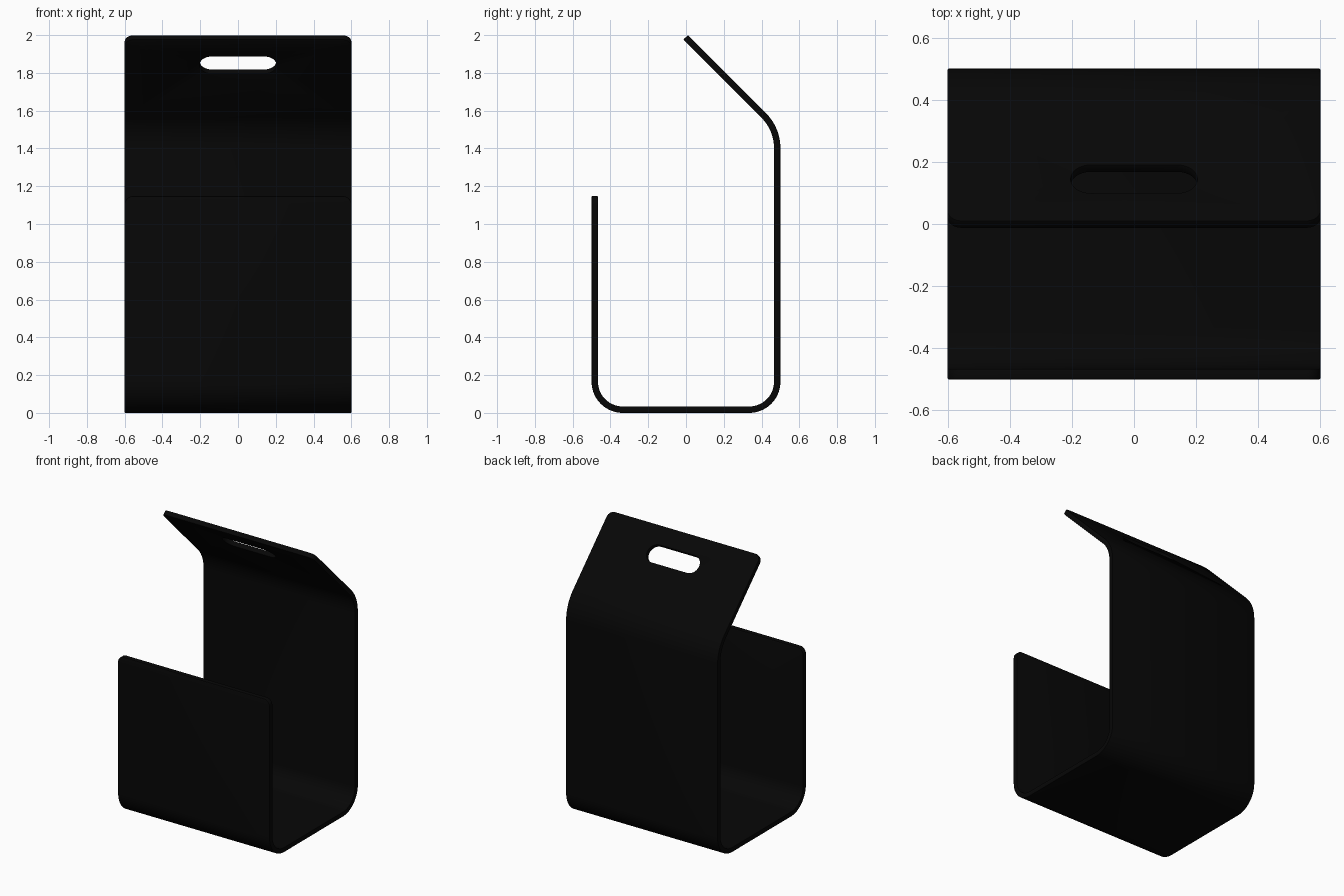
import bpy, bmesh, math
from mathutils import Vector

if "Cube" in bpy.data.objects:
    bpy.data.objects.remove(bpy.data.objects["Cube"])

W, T = 0.60, 0.034          # half width, sheet thickness


def fillet(a, b, c, r, n):
    """Arc of radius r replacing corner b of the path a-b-c."""
    u, v = (a - b).normalized(), (c - b).normalized()
    half = u.angle(v) / 2
    centre = b + (u + v).normalized() * (r / math.sin(half))
    d0 = (b + u * (r / math.tan(half)) - centre).normalized()
    d1 = (b + v * (r / math.tan(half)) - centre).normalized()
    return [centre + r * d0.slerp(d1, i / n).normalized() for i in range(n + 1)]


def finish(name, bm):
    me = bpy.data.meshes.new(name)
    bm.to_mesh(me)
    bm.free()
    ob = bpy.data.objects.new(name, me)
    bpy.context.collection.objects.link(ob)
    return ob


# Side profile of the sheet's middle surface (y, z)
corners = [Vector((0, y, z)) for y, z in
           [(-0.483, 1.148), (-0.483, 0.017), (0.483, 0.017), (0.483, 1.503), (-0.002, 1.988)]]
path = [corners[0]]
for i, r in ((1, 0.148), (2, 0.148), (3, 0.245)):
    path += fillet(corners[i - 1], corners[i], corners[i + 1], r, 14)
path.append(corners[-1])

# Bent sheet with rounded end corners
bm = bmesh.new()
rows = [[bm.verts.new((x, p.y, p.z)) for x in (-W, W)] for p in path]
for (a, b), (c, d) in zip(rows, rows[1:]):
    bm.faces.new((a, b, d, c))
bmesh.ops.bevel(bm, geom=rows[0] + rows[-1], offset=0.045, segments=8,
                profile=0.5, affect='VERTICES')
bmesh.ops.recalc_face_normals(bm, faces=bm.faces)
sheet = finish("bent_sheet", bm)

# Slot cutter, perpendicular to the sloping top panel
bm = bmesh.new()
mid, r, half = Vector((0, 0.1335, 1.8525)), 0.063, 0.203
up, out = Vector((0, -1, 1)).normalized(), Vector((0, 1, 1)).normalized()
ring = []
for side in (1, -1):
    for i in range(17):
        t = math.pi * (i / 16 - 0.5) + (0 if side == 1 else math.pi)
        x = side * (half - r) + r * math.cos(t)
        ring.append(bm.verts.new(mid + Vector((x, 0, 0)) + up * r * math.sin(t) - out * 0.1))
face = bm.faces.new(ring)
ext = bmesh.ops.extrude_face_region(bm, geom=[face])
bmesh.ops.translate(bm, vec=out * 0.2,
                    verts=[g for g in ext["geom"] if isinstance(g, bmesh.types.BMVert)])
bmesh.ops.recalc_face_normals(bm, faces=bm.faces)
cutter = finish("slot_cutter", bm)
cutter.hide_render = True

# Thickness, handle slot and softened edges
m = sheet.modifiers.new("thickness", 'SOLIDIFY')
m.thickness, m.offset, m.use_even_offset = T, 0, True
m = sheet.modifiers.new("slot", 'BOOLEAN')
m.operation, m.object, m.solver = 'DIFFERENCE', cutter, 'EXACT'
m = sheet.modifiers.new("soft_edges", 'BEVEL')
m.width, m.segments, m.limit_method, m.angle_limit = 0.004, 2, 'ANGLE', math.radians(50)

bpy.context.view_layer.objects.active = sheet
sheet.select_set(True)
bpy.ops.object.convert(target='MESH')
bpy.data.objects.remove(cutter)
bpy.ops.object.shade_smooth_by_angle(angle=math.radians(30))

# Black finish
mat = bpy.data.materials.new("black")
mat.diffuse_color = (0.002, 0.002, 0.002, 1)
mat.use_nodes = True
mat.node_tree.nodes["Principled BSDF"].inputs["Base Color"].default_value = mat.diffuse_color
sheet.data.materials.clear()
sheet.data.materials.append(mat)
